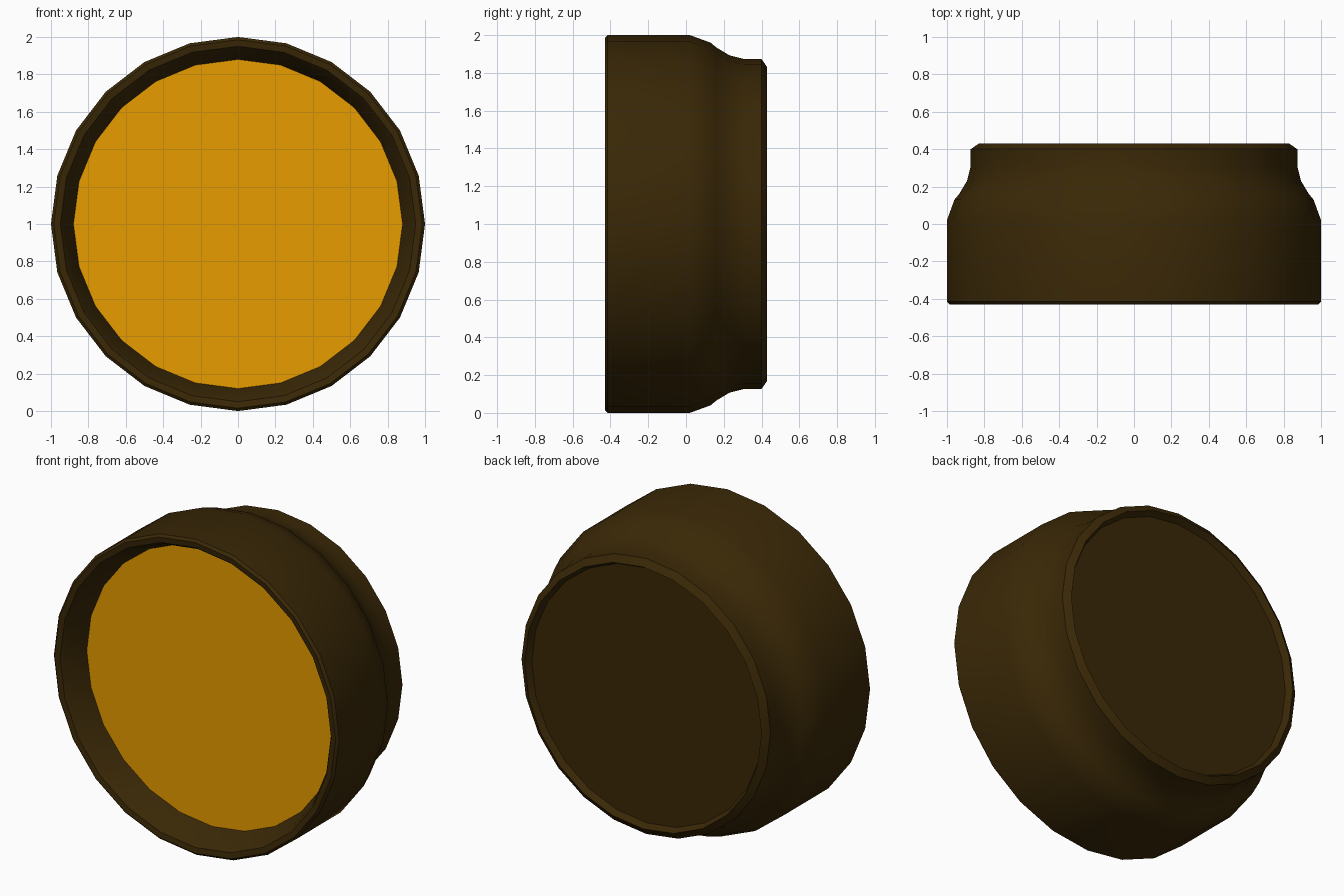
import bpy, bmesh, math

if "Cube" in bpy.data.objects:
    bpy.data.objects.remove(bpy.data.objects["Cube"])

SIDES = 24
CZ = 1.0


def material(name, rgb):
    m = bpy.data.materials.new(name)
    m.diffuse_color = (*rgb, 1.0)
    m.use_nodes = True
    m.node_tree.nodes["Principled BSDF"].inputs["Base Color"].default_value = m.diffuse_color
    return m


def lathe(name, profile, sides, mat, smooth=True):
    """Spin (radius, y) points round the y axis; radius 0 closes the end."""
    bm = bmesh.new()
    rings = []
    for r, y in profile:
        n = 1 if r == 0 else sides
        rings.append([bm.verts.new((r * math.sin(2 * math.pi * i / sides), y,
                                    CZ + r * math.cos(2 * math.pi * i / sides)))
                      for i in range(n)])
    for a, b in zip(rings, rings[1:]):
        for i in range(sides):
            j = (i + 1) % sides
            loop = [a[i % len(a)], a[j % len(a)], b[j % len(b)], b[i % len(b)]]
            bm.faces.new(list(dict.fromkeys(loop)))
    bmesh.ops.recalc_face_normals(bm, faces=bm.faces)
    me = bpy.data.meshes.new(name)
    bm.to_mesh(me)
    bm.free()
    me.materials.append(mat)
    ob = bpy.data.objects.new(name, me)
    bpy.context.collection.objects.link(ob)
    if smooth:
        bpy.context.view_layer.objects.active = ob
        ob.select_set(True)
        bpy.ops.object.shade_smooth_by_angle(angle=math.radians(32))
        ob.select_set(False)
    return ob


brown = material("dark brown", (0.042, 0.021, 0.002))
amber = material("amber", (0.80, 0.335, 0.0))

# housing: recessed front cup, stepped outer wall, shallow back recess
lathe("housing", [
    (0, -0.245), (0.875, -0.245), (0.932, -0.40), (0.95, -0.425), (0.985, -0.43),
    (1.0, -0.415), (1.0, 0.02), (0.96, 0.13), (0.935, 0.16), (0.893, 0.23),
    (0.873, 0.31), (0.873, 0.40), (0.83, 0.43), (0.808, 0.39), (0, 0.39),
], SIDES, brown)

# flat amber lens set deep inside the front rim
lathe("lens", [(0, -0.258), (0.884, -0.258), (0.884, -0.25), (0, -0.25)],
      28, amber, smooth=False)
